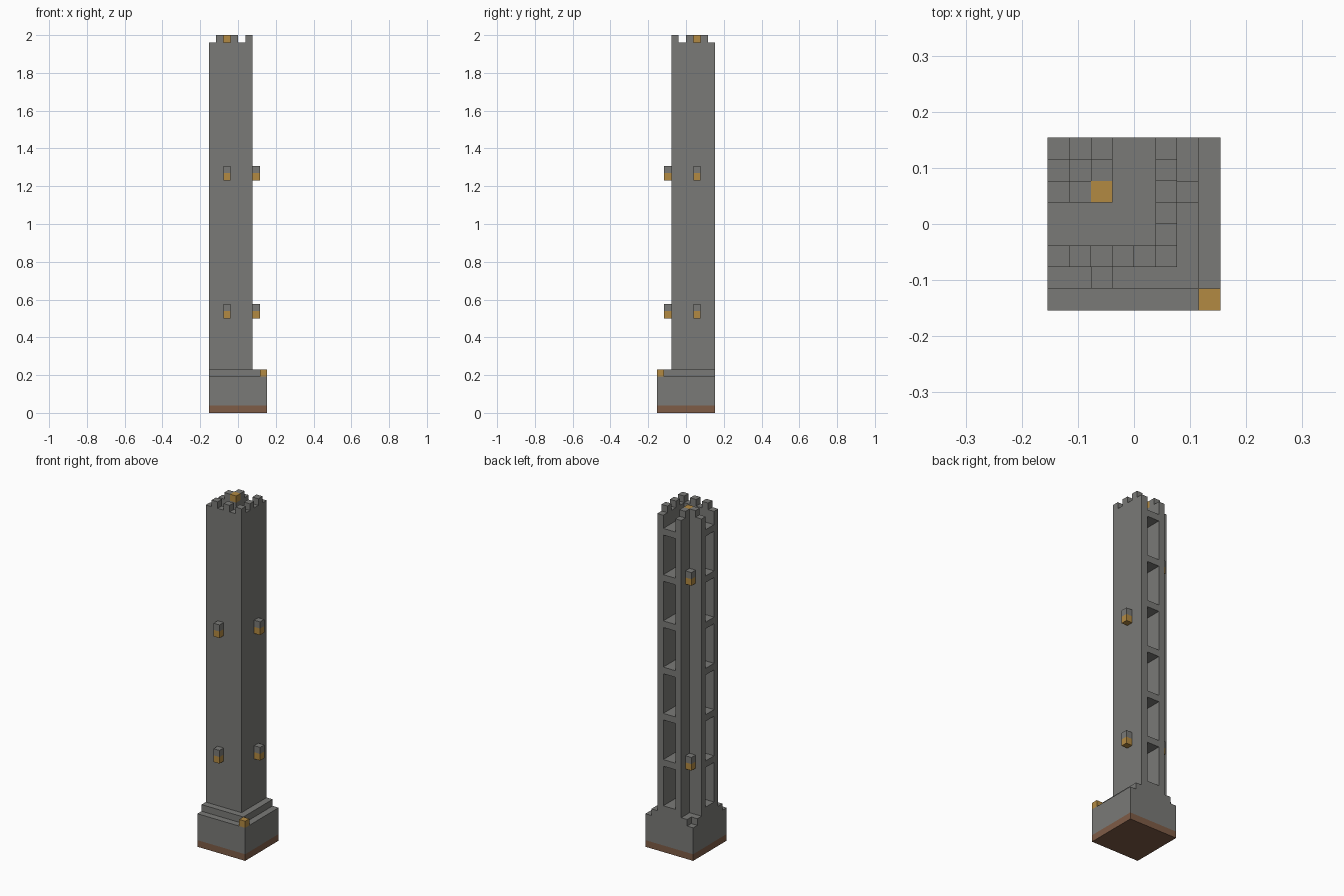
import bpy
import bmesh

cube = bpy.data.objects.get("Cube")
if cube:
    bpy.data.objects.remove(cube, do_unlink=True)

U = 2 / 52  # one block


def material(name, rgb):
    m = bpy.data.materials.new(name)
    m.use_nodes = True
    color = (*rgb, 1)
    m.diffuse_color = color
    m.node_tree.nodes["Principled BSDF"].inputs["Base Color"].default_value = color
    return m


stone = material("grey stone", (0.195, 0.195, 0.185))
earth = material("brown earth", (0.21, 0.107, 0.062))
glow = material("amber lamp", (0.45, 0.255, 0.055))


def prism(name, outline, z0, z1, mat):
    """Extrude a flat outline, given in blocks, from z0 up to z1."""
    bm = bmesh.new()
    face = bm.faces.new([bm.verts.new((x * U, y * U, z0 * U)) for x, y in outline])
    top = bmesh.ops.extrude_face_region(bm, geom=[face])
    verts = [v for v in top["geom"] if isinstance(v, bmesh.types.BMVert)]
    bmesh.ops.translate(bm, verts=verts, vec=(0, 0, (z1 - z0) * U))
    bmesh.ops.recalc_face_normals(bm, faces=bm.faces)
    mesh = bpy.data.meshes.new(name)
    bm.to_mesh(mesh)
    bm.free()
    mesh.materials.append(mat)
    obj = bpy.data.objects.new(name, mesh)
    bpy.context.collection.objects.link(obj)
    return obj


def square(x, y, size=1):
    return [(x, y), (x + size, y), (x + size, y + size), (x, y + size)]


def angle_band(outer, inner):
    """L-shaped outline mirrored about the tower's diagonal."""
    return [(-4, -outer), (outer, -outer), (outer, 4),
            (inner, 4), (inner, -inner), (-4, -inner)]


# Base: earth, stone plinth and stepped ledge
prism("earth_layer", square(-4, -4, 8), 0, 1, earth)
prism("plinth", square(-4, -4, 8), 1, 5, stone)
prism("ledge", angle_band(3, -3), 5, 6, stone)

# Tower: two angled walls with a corridor between them
prism("outer_wall", angle_band(2, 1), 6, 51, stone)
prism("inner_wall", angle_band(-1, -2), 6, 51, stone)
for z in range(6, 49, 7):
    prism("corridor_floor", angle_band(1, -1), z, z + 1, stone)

# Battlements on both walls
for x, y in [(-3, -2), (-1, -2), (1, -2), (1, 0), (1, 2), (-3, 1), (-2, 2)]:
    prism("battlement", square(x, y), 51, 52, stone)

# Wall lamps with stone caps
for x, y, heights in [(-2, -3, (13, 32)), (2, 1, (13, 32)), (-3, 2, (13, 41))]:
    for z in heights:
        prism("wall_lamp", square(x, y), z, z + 1, glow)
        prism("lamp_cap", square(x, y), z + 1, z + 2, stone)

# Lamps standing on the roof and on the plinth corner
prism("roof_lamp", square(-2, 1), 51, 52, glow)
prism("corner_lamp", square(3, -4), 5, 6, glow)
